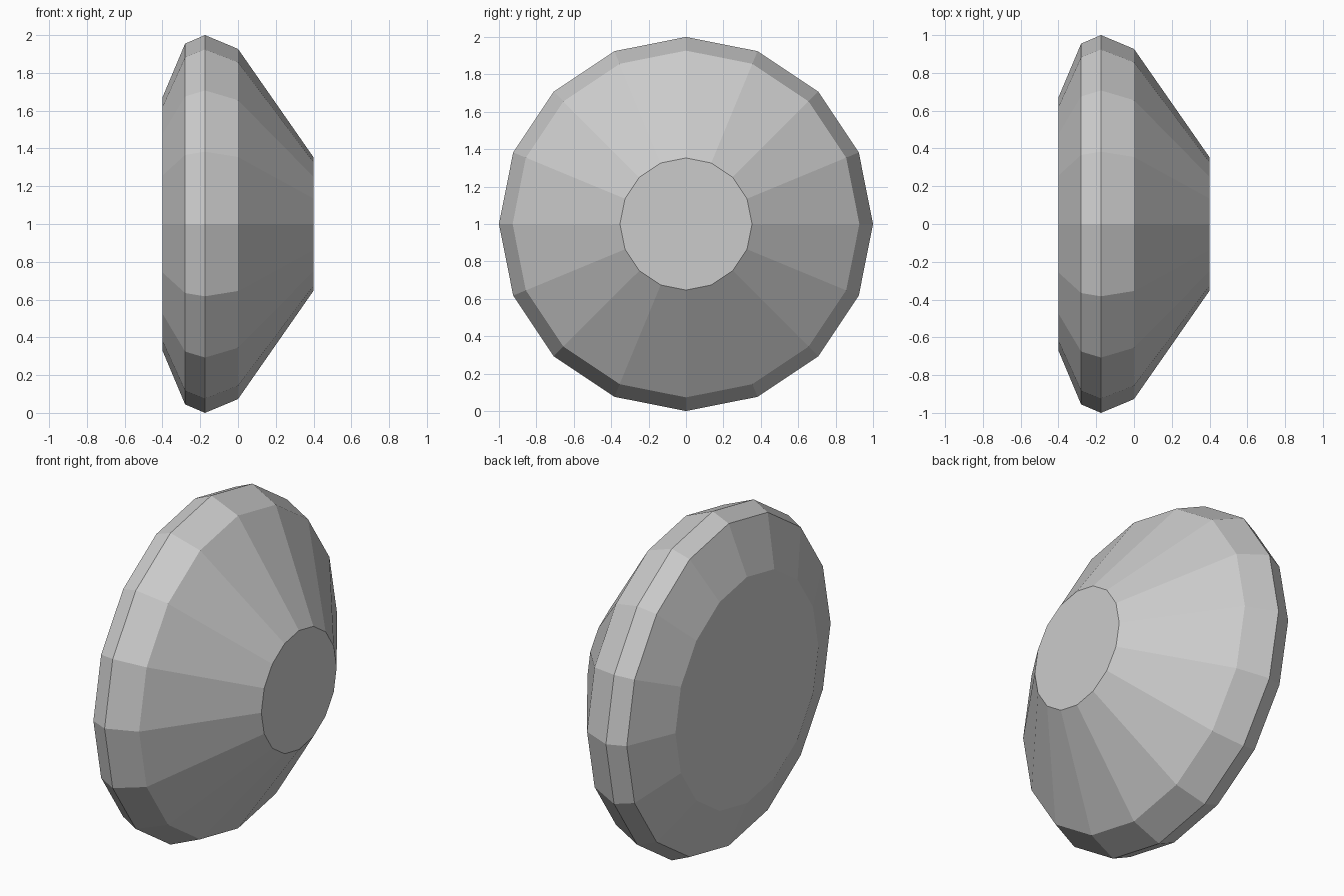
import bpy, bmesh, math

if "Cube" in bpy.data.objects:
    bpy.data.objects.remove(bpy.data.objects["Cube"])

SIDES = 16
# Profile along the x axis: (x, radius)
PROFILE = [(-0.40, 0.67), (-0.28, 0.955), (-0.175, 1.0), (0.0, 0.927), (0.40, 0.353)]


def lathe_x(name, profile, sides, centre_z):
    bm = bmesh.new()
    rings = []
    for x, r in profile:
        ring = []
        for i in range(sides):
            a = 2 * math.pi * i / sides
            ring.append(bm.verts.new((x, r * math.cos(a), centre_z + r * math.sin(a))))
        rings.append(ring)
    # Side bands
    for lo, hi in zip(rings, rings[1:]):
        for i in range(sides):
            j = (i + 1) % sides
            bm.faces.new((lo[i], lo[j], hi[j], hi[i]))
    # Flat end caps
    bm.faces.new(rings[0])
    bm.faces.new(rings[-1])
    bmesh.ops.recalc_face_normals(bm, faces=bm.faces)
    mesh = bpy.data.meshes.new(name)
    bm.to_mesh(mesh)
    bm.free()
    obj = bpy.data.objects.new(name, mesh)
    bpy.context.collection.objects.link(obj)
    return obj


# Faceted disc with a tapered outer face
lathe_x("wheel_disc", PROFILE, SIDES, 1.0)
